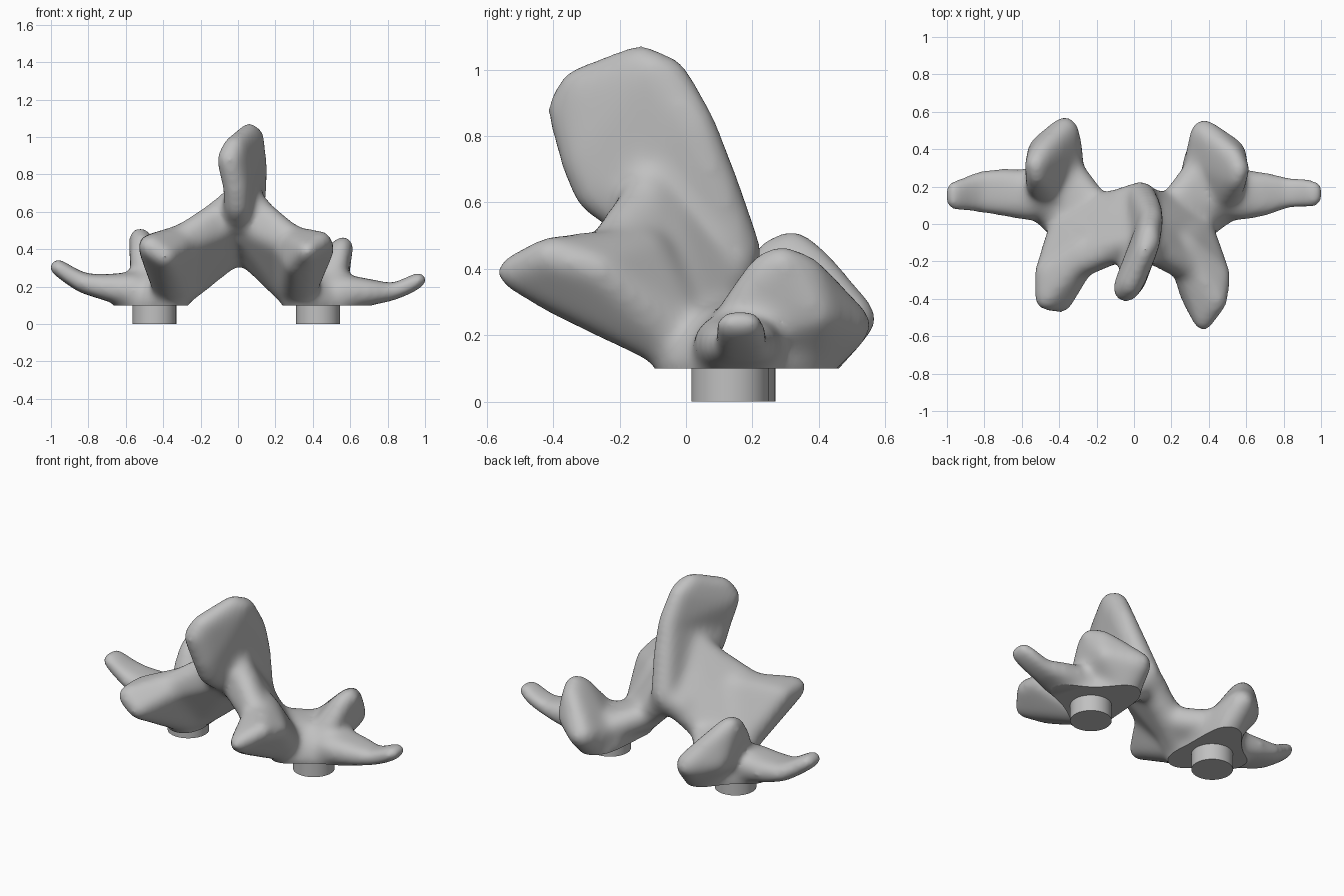
import bpy, bmesh
from mathutils import Matrix

bone = bpy.data.materials.new("bone grey")
bone.diffuse_color = (0.53, 0.53, 0.53, 1)
GROW = 0.012  # compensates for shrinkage when smoothing

bm_all = bmesh.new()

def hull(points):
    """Add the convex hull of a few spheres (x, y, z, radius)."""
    b = bmesh.new()
    for x, y, z, r in points:
        bmesh.ops.create_icosphere(b, subdivisions=2, radius=r + GROW,
                                   matrix=Matrix.Translation((x, y, z)))
    res = bmesh.ops.convex_hull(b, input=b.verts[:])
    junk = {g for g in res["geom_interior"] + res["geom_unused"] if isinstance(g, bmesh.types.BMVert)}
    bmesh.ops.delete(b, geom=list(junk), context='VERTS')
    me = bpy.data.meshes.new("tmp")
    b.to_mesh(me)
    b.free()
    bm_all.from_mesh(me)
    bpy.data.meshes.remove(me)

# spinous process: twisted upright blade
hull([(-.045, -.35, .88, .062), (-.02, -.32, .945, .055), (.06, -.14, 1.025, .045), (.09, -.1, 1.01, .04),
      (.08, -.05, .98, .05), (.095, .03, .83, .055), (-.01, -.31, .72, .06)])
hull([(.095, .03, .83, .055), (.08, .09, .66, .06), (.04, .15, .46, .07), (-.005, -.27, .63, .06),
      (-.01, -.31, .72, .06), (0, -.17, .57, .07)])

# laminae: sloping plates that form the arch
for s, c, d in ((-1, (-.38, -.25, .4, .07), (-.33, .04, .17, .085)),
                (1, (.36, -.27, .39, .07), (.3, .04, .17, .085))):
    hull([(.04 * s + .02, -.1, .65, .06), (s * .02, -.09, .54, .075), (s * .06 + .01, .12, .37, .07), c, d])
    # flank fillet between blade and lamina
    hull([(.03, -.1, .72, .055), (.03, .06, .5, .06), (s * .2, -.14, .52, .055), (s * .16, .03, .38, .06)])
    # saddle shell that sweeps from the lamina up into the facet
    hull([(s * .21, .11, .25, .07), (s * .345, .28, .2, .075), (s * .42, .12, .19, .08), (s * .3, 0, .2, .08)])
hull([(-.06, .12, .385, .07), (.08, .12, .385, .07), (.03, .15, .43, .07), (.01, -.1, .57, .07)])

# inferior processes: lobes reaching to the front
hull([(-.47, -.4, .415, .055), (-.39, -.42, .36, .05), (-.475, -.26, .42, .05),
      (-.36, -.28, .3, .06), (-.25, -.13, .46, .08), (-.35, -.03, .2, .1)])
hull([(.37, -.52, .39, .045), (.445, -.41, .44, .05), (.31, -.38, .32, .055), (.465, -.27, .4, .045),
      (.36, -.25, .28, .06), (.26, -.13, .44, .08), (.32, -.03, .2, .1)])

# pedicle bodies, cut flat later
hull([(-.37, .0, .12, .09), (-.37, .34, .1, .09), (-.58, .16, .1, .07), (-.37, .15, .16, .1), (-.5, .17, .2, .09)])
hull([(.34, .0, .12, .09), (.36, .34, .1, .09), (.6, .16, .1, .07), (.34, .15, .16, .1), (.51, .17, .19, .09)])

# superior processes: upright facets at the back
hull([(-.525, .32, .46, .052), (-.52, .26, .44, .045), (-.49, .38, .41, .055), (-.37, .5, .25, .068),
      (-.36, .38, .13, .078), (-.5, .4, .27, .06), (-.46, .18, .23, .08), (-.53, .2, .34, .04), (-.35, .33, .19, .07)])
hull([(.565, .29, .42, .045), (.55, .24, .4, .045), (.53, .36, .385, .05), (.375, .485, .23, .068),
      (.37, .37, .13, .078), (.535, .39, .27, .055), (.48, .16, .22, .08), (.54, .18, .32, .04), (.35, .33, .18, .07)])

# transverse processes: flattened curved arms, stations are (x, y0, y1, z, radius)
arms = ([(-.56, .11, .2, .18, .085), (-.7, .11, .23, .195, .06), (-.82, .11, .235, .215, .042),
         (-.9, .11, .21, .26, .036), (-.965, .115, .19, .305, .033)],
        [(.56, .11, .2, .17, .085), (.7, .11, .21, .17, .06), (.82, .13, .205, .17, .036),
         (.9, .13, .205, .2, .035), (.965, .13, .195, .235, .033)])
for arm in arms:
    for st in zip(arm, arm[1:]):
        hull([(x, y, z, r) for x, y0, y1, z, r in st for y in (y0, y1)])

# fuse and soften
mesh = bpy.data.meshes.new("vertebra_arch")
bm_all.to_mesh(mesh)
bm_all.free()
arch = bpy.data.objects.new("vertebra_arch", mesh)
bpy.context.collection.objects.link(arch)
rem = arch.modifiers.new("fuse", 'REMESH')
rem.mode, rem.voxel_size = 'VOXEL', 0.015
smo = arch.modifiers.new("soften", 'SMOOTH')
smo.factor, smo.iterations = 0.5, 45
bpy.context.view_layer.objects.active = arch
arch.select_set(True)
for name in ("fuse", "soften"):
    bpy.ops.object.modifier_apply(modifier=name)

# flat seats under the bodies
bm = bmesh.new()
bm.from_mesh(arch.data)
bmesh.ops.bisect_plane(bm, geom=bm.verts[:] + bm.edges[:] + bm.faces[:], plane_co=(0, 0, .1),
                       plane_no=(0, 0, 1), clear_inner=True)
bmesh.ops.holes_fill(bm, edges=[e for e in bm.edges if e.is_boundary], sides=0)
bmesh.ops.recalc_face_normals(bm, faces=bm.faces[:])
bm.to_mesh(arch.data)
bm.free()
arch.data.materials.clear()
arch.data.materials.append(bone)
bpy.ops.object.shade_smooth_by_angle(angle=0.6)

# pegs
for side, x, y in (("left", -.447, .152), ("right", .428, .133)):
    bpy.ops.mesh.primitive_cylinder_add(vertices=48, radius=.117, depth=.14, location=(x, y, .07))
    peg = bpy.context.object
    peg.name = side + "_peg"
    peg.data.materials.append(bone)
    bpy.ops.object.shade_smooth_by_angle(angle=0.6)
